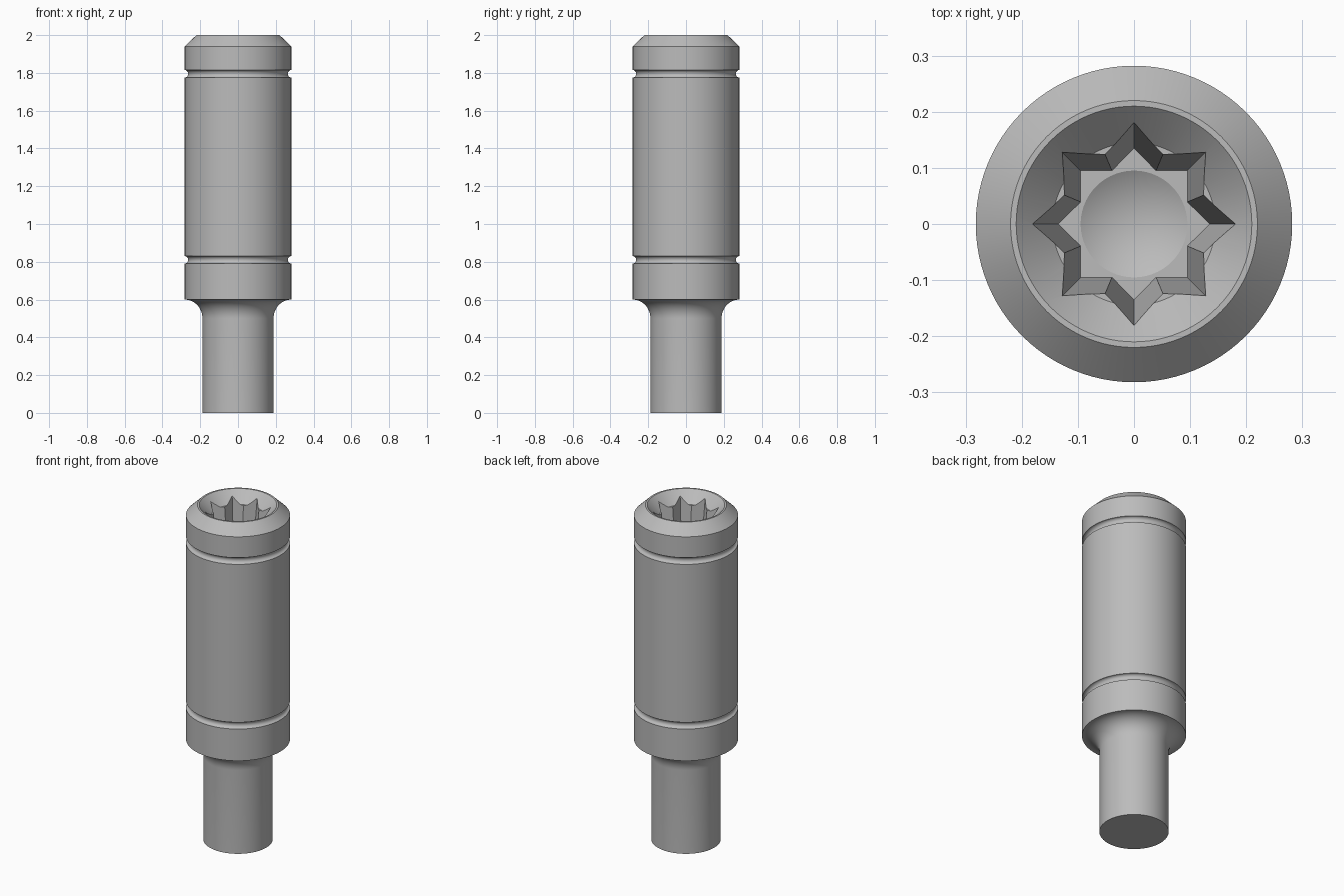
import bpy, bmesh
from math import sin, cos, pi, radians

if "Cube" in bpy.data.objects:
    bpy.data.objects.remove(bpy.data.objects["Cube"], do_unlink=True)

# Single steel colour
steel = bpy.data.materials.new("grey_steel")
steel.use_nodes = True
steel.diffuse_color = (0.5, 0.5, 0.5, 1)
steel.node_tree.nodes["Principled BSDF"].inputs["Base Color"].default_value = (0.5, 0.5, 0.5, 1)

SIDES = 96
R_BODY, R_SHANK = 0.282, 0.188
FLOOR = 1.6


def make_object(name, bm):
    bmesh.ops.remove_doubles(bm, verts=bm.verts, dist=1e-5)
    bmesh.ops.recalc_face_normals(bm, faces=bm.faces)
    mesh = bpy.data.meshes.new(name)
    bm.to_mesh(mesh)
    bm.free()
    mesh.materials.append(steel)
    obj = bpy.data.objects.new(name, mesh)
    bpy.context.collection.objects.link(obj)
    return obj


def lathe(name, profile):
    """Revolve (radius, z) points round the z axis."""
    bm = bmesh.new()
    verts = [bm.verts.new((r, 0, z)) for r, z in profile]
    edges = [bm.edges.new(pair) for pair in zip(verts, verts[1:])]
    bmesh.ops.spin(bm, geom=verts + edges, axis=(0, 0, 1), cent=(0, 0, 0),
                   angle=2 * pi, steps=SIDES, use_merge=True)
    return make_object(name, bm)


def arc(r, z, rx, rz, start, end, steps=10):
    """Elliptical arc of profile points, angles in degrees."""
    angles = [radians(start + (end - start) * i / steps) for i in range(steps + 1)]
    return [(r + rx * cos(a), z + rz * sin(a)) for a in angles]


def groove(z):
    return arc(R_BODY, z, 0.018, 0.02, 270, 90)


def star_ring(bm, tip, z):
    """Eight-pointed star made by two crossed squares."""
    points = [(tip if i % 2 == 0 else tip * 0.762, i * pi / 8) for i in range(16)]
    return [bm.verts.new((r * cos(a), r * sin(a), z)) for r, a in points]


# Turned body: shank, fillet, grooved barrel, chamfer and countersunk mouth
profile = [(0, 0), (R_SHANK, 0)]
profile += arc(R_BODY, 0.5, R_BODY - R_SHANK, 0.1, 180, 90, 14)
profile += groove(0.81) + groove(1.795)
profile += [(R_BODY, 1.94), (0.22, 2), (0.21, 2), (0.145, 1.935), (0, 1.935)]
body = lathe("socket_body", profile)

# Tapered star recess
bm = bmesh.new()
low, high = star_ring(bm, 0.135, FLOOR), star_ring(bm, 0.187, 2.02)
for i in range(16):
    j = (i + 1) % 16
    bm.faces.new((low[i], low[j], high[j], high[i]))
bm.faces.new(low)
bm.faces.new(high)
star = make_object("star_cutter", bm)

# Drill point below the star floor
drill = lathe("drill_cutter", [(0, FLOOR - 0.055), (0.102, FLOOR + 0.004), (0, FLOOR + 0.004)])

bpy.context.view_layer.objects.active = body
body.select_set(True)
for cutter in (star, drill):
    cut = body.modifiers.new("cut", "BOOLEAN")
    cut.object = cutter
    cut.operation = "DIFFERENCE"
    cut.solver = "EXACT"
    bpy.ops.object.modifier_apply(modifier=cut.name)
    bpy.data.objects.remove(cutter, do_unlink=True)

bpy.ops.object.shade_smooth_by_angle(angle=radians(25))
